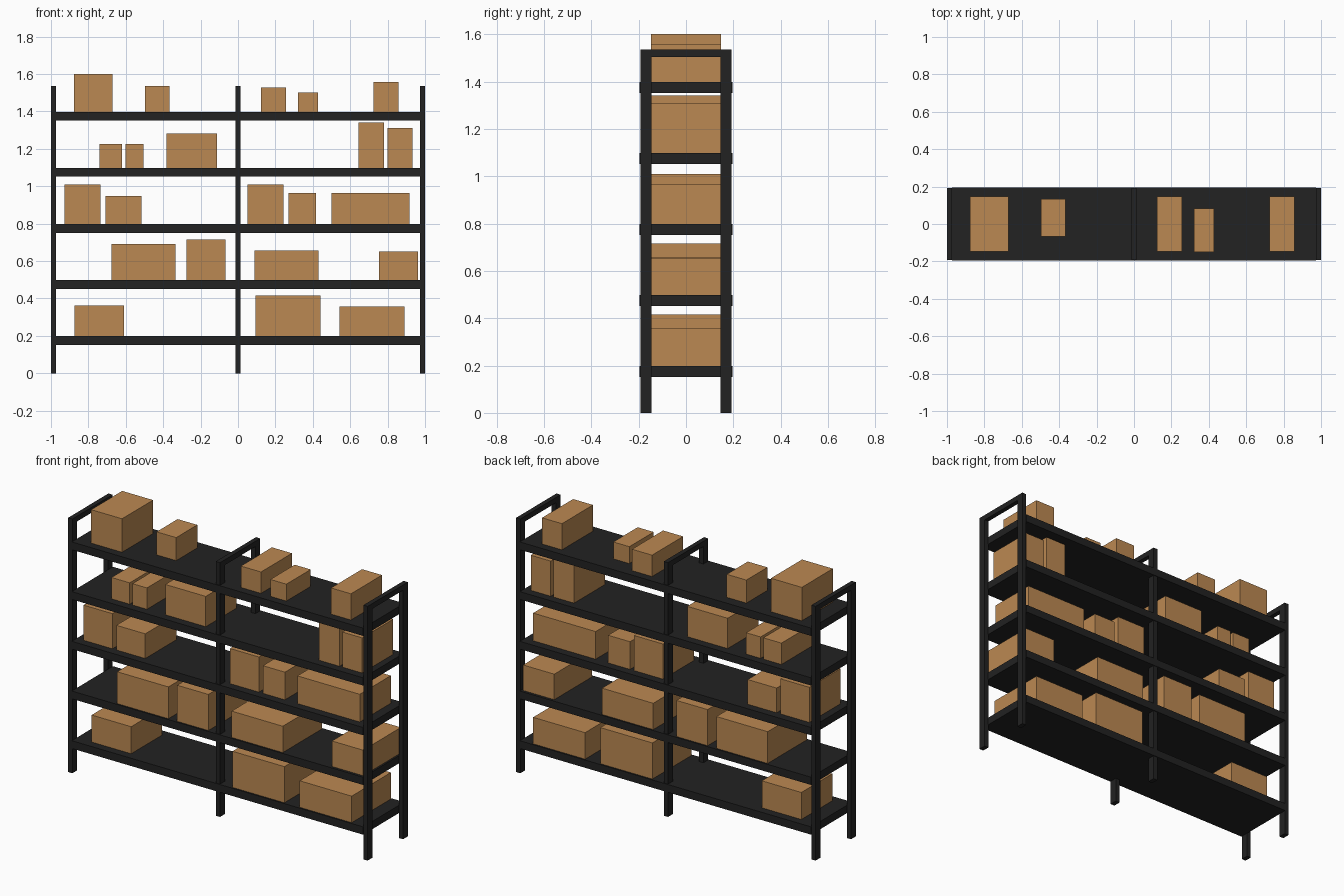
import bpy

if "Cube" in bpy.data.objects:
    bpy.data.objects.remove(bpy.data.objects["Cube"])


def material(name, rgb):
    m = bpy.data.materials.new(name)
    m.diffuse_color = (*rgb, 1)
    m.use_nodes = True
    m.node_tree.nodes["Principled BSDF"].inputs["Base Color"].default_value = m.diffuse_color
    return m


BLACK = material("black_metal", (0.016, 0.016, 0.016))
CARDBOARD = material("cardboard", (0.50, 0.25, 0.085))


def block(name, mat, x0, x1, y0, y1, z0, z1):
    bpy.ops.mesh.primitive_cube_add(size=1, location=((x0 + x1) / 2, (y0 + y1) / 2, (z0 + z1) / 2))
    o = bpy.context.object
    o.name = name
    o.scale = (x1 - x0, y1 - y0, z1 - z0)
    bpy.ops.object.transform_apply(location=False, rotation=False, scale=True)
    o.data.materials.append(mat)


# Upright frames: front and back posts joined by a top bar
for side, x in (("left", -0.986), ("middle", 0.0), ("right", 0.986)):
    a, b = x - 0.014, x + 0.014
    block(side + "_front_post", BLACK, a, b, -0.192, -0.146, 0, 1.535)
    block(side + "_back_post", BLACK, a, b, 0.146, 0.192, 0, 1.535)
    block(side + "_top_bar", BLACK, a, b, -0.146, 0.146, 1.503, 1.535)

# Shelves
SHELF_TOPS = [0.198 + 0.3 * i for i in range(5)]
for i, z in enumerate(SHELF_TOPS):
    block(f"shelf_{i + 1}", BLACK, -0.973, 0.973, -0.196, 0.196, z - 0.047, z)

# Boxes per shelf: left, right, top, front, back
N, W = 0.148, 0.187
BOXES = [
    [(-.874, -.61, .361, -N, N), (.094, .441, .416, -W, W), (.543, .89, .358, -W, W)],
    [(-.676, -.334, .69, -W, W), (-.275, -.067, .716, -W, W),
     (.088, .43, .657, -W, W), (.754, .962, .652, -.18, .18)],
    [(-.928, -.735, 1.01, -N, N), (-.709, -.516, .947, -N, N), (.05, .243, 1.01, -N, N),
     (.27, .417, .965, -N, N), (.50, .917, .965, -N, N)],
    [(-.741, -.62, 1.227, -N, N), (-.602, -.505, 1.227, -N, N), (-.382, -.112, 1.281, -N, N),
     (.644, .781, 1.34, -N, N), (.80, .933, 1.31, -N, N)],
    [(-.877, -.671, 1.6, -N, N), (-.497, -.366, 1.537, -.067, .134), (.123, .257, 1.527, -N, N),
     (.321, .428, 1.5, -.15, .082), (.725, .858, 1.556, -N, N)],
]
for i, row in enumerate(BOXES):
    for j, (x0, x1, top, y0, y1) in enumerate(row):
        block(f"box_{i + 1}_{j + 1}", CARDBOARD, x0, x1, y0, y1, SHELF_TOPS[i], top)
